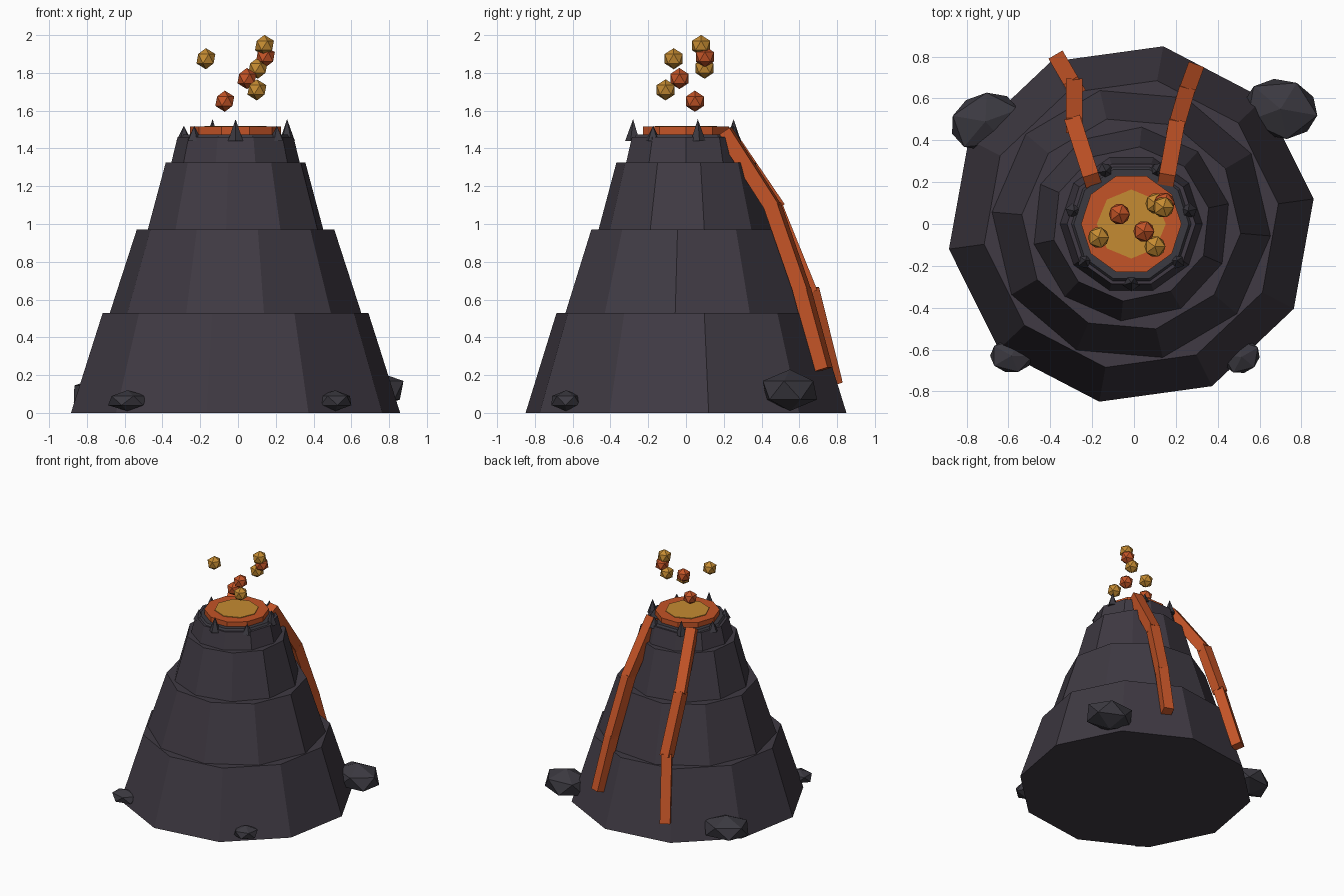
import bpy, bmesh
from math import cos, sin, radians, tau
from mathutils import Vector, Matrix

if "Cube" in bpy.data.objects:
    bpy.data.objects.remove(bpy.data.objects["Cube"], do_unlink=True)

CX = -0.013  # shared axis of the mountain


def material(name, rgb):
    m = bpy.data.materials.new(name)
    m.use_nodes = True
    m.diffuse_color = (*rgb, 1)
    m.node_tree.nodes["Principled BSDF"].inputs["Base Color"].default_value = (*rgb, 1)
    return m


ROCK = material("dark rock", (0.05, 0.042, 0.056))
STONE = material("grey stone", (0.044, 0.041, 0.052))
LAVA = material("orange lava", (0.55, 0.088, 0.02))
GLOW = material("yellow lava", (0.56, 0.26, 0.032))


def finish(name, bm, mat):
    bmesh.ops.recalc_face_normals(bm, faces=bm.faces)
    mesh = bpy.data.meshes.new(name)
    bm.to_mesh(mesh)
    bm.free()
    mesh.materials.append(mat)
    obj = bpy.data.objects.new(name, mesh)
    bpy.context.collection.objects.link(obj)
    return obj


def frustum(name, mat, sides, turn, r0, r1, z0, z1, x=CX, y=0, squash=1):
    """Tapered prism with its first corner at the given turn; r1 = 0 makes a point."""
    bm = bmesh.new()

    def ring(r, z):
        angles = [radians(turn) + tau * i / sides for i in range(sides)]
        return [bm.verts.new((x + r * cos(a), y + r * squash * sin(a), z)) for a in angles]

    low = ring(r0, z0)
    bm.faces.new(low)
    if r1:
        high = ring(r1, z1)
        bm.faces.new(high)
    else:
        high = [bm.verts.new((x, y, z1))] * sides
    for i in range(sides):
        j = (i + 1) % sides
        corners = [low[i], low[j], high[j], high[i]]
        bm.faces.new(corners if r1 else corners[:3])
    return finish(name, bm, mat)


def icosahedron(name, mat, place, size, turn=0):
    bm = bmesh.new()
    bmesh.ops.create_icosphere(bm, subdivisions=1, radius=1)
    bm.transform(Matrix.Translation(place) @ Matrix.Rotation(radians(turn), 4, "Z")
                 @ Matrix.Diagonal((*size, 1)))
    return finish(name, bm, mat)


# Stacked mountain tiers: turn, bottom radius, top radius, bottom, top
tiers = [(8, 0.88, 0.71, 0, 0.53),
         (-5, 0.668, 0.525, 0.53, 0.97),
         (12, 0.475, 0.378, 0.97, 1.325),
         (0, 0.34, 0.307, 1.325, 1.46)]
for n, (turn, r0, r1, z0, z1) in enumerate(tiers, 1):
    frustum(f"mountain_tier_{n}", ROCK, 10, turn, r0, r1, z0, z1, squash=0.98)

# Crater rim and lava pool
frustum("crater_rim", STONE, 10, 0, 0.29, 0.275, 1.455, 1.475)
frustum("lava_pool", LAVA, 10, 0, 0.24, 0.24, 1.46, 1.515)
frustum("lava_pool_centre", GLOW, 8, 0, 0.165, 0.165, 1.514, 1.52)

# Spikes around the rim
for k in range(7):
    a = radians(-90) + tau * k / 7
    tall = k in (0, 2, 4)
    frustum(f"rim_spike_{k + 1}", STONE, 5, -90 + 360 * k / 7, 0.042, 0,
            1.44, 1.555 if tall else 1.52, CX + 0.28 * cos(a), 0.28 * sin(a))

# Boulders at the foot
boulders = {"back_left": ((0.70, 0.55, 0.12), (0.2, 0.16, 0.11), -10),
            "back_right": ((-0.71, 0.49, 0.1), (0.19, 0.15, 0.1), 20),
            "front_right": ((-0.585, -0.63, 0.065), (0.115, 0.09, 0.055), 0),
            "front_left": ((0.515, -0.635, 0.065), (0.1, 0.085, 0.055), 30)}
for name, (place, size, turn) in boulders.items():
    icosahedron("boulder_" + name, STONE, place, size, turn)

# Lava streams down the back, one beam per stretch
streams = {"left": [(0.155, 0.21, 1.48), (0.2, 0.46, 1.09), (0.245, 0.615, 0.645), (0.285, 0.725, 0.24)],
           "right": [(-0.2, 0.21, 1.48), (-0.285, 0.475, 1.09), (-0.285, 0.655, 0.645), (-0.355, 0.775, 0.16)]}
for side, path in streams.items():
    for n in range(3):
        a, b = Vector(path[n]), Vector(path[n + 1])
        along = b - a
        turn = along.to_track_quat("Z", "Y").to_matrix().to_4x4()
        bm = bmesh.new()
        bmesh.ops.create_cube(bm, size=1)
        bm.transform(Matrix.Translation((a + b) / 2) @ turn
                     @ Matrix.Diagonal((0.078, 0.078, along.length + 0.02, 1)))
        finish(f"lava_stream_{side}_{n + 1}", bm, LAVA)

# Lava bombs thrown above the crater
bombs = [(GLOW, -0.17, -0.065, 1.875), (GLOW, 0.10, -0.108, 1.71),
         (GLOW, 0.105, 0.098, 1.825), (GLOW, 0.14, 0.08, 1.945),
         (LAVA, -0.07, 0.047, 1.65), (LAVA, 0.047, -0.035, 1.77),
         (LAVA, 0.145, 0.10, 1.885)]
for n, (mat, x, y, z) in enumerate(bombs, 1):
    icosahedron(f"lava_bomb_{n}", mat, (x, y, z), (0.056,) * 3)
